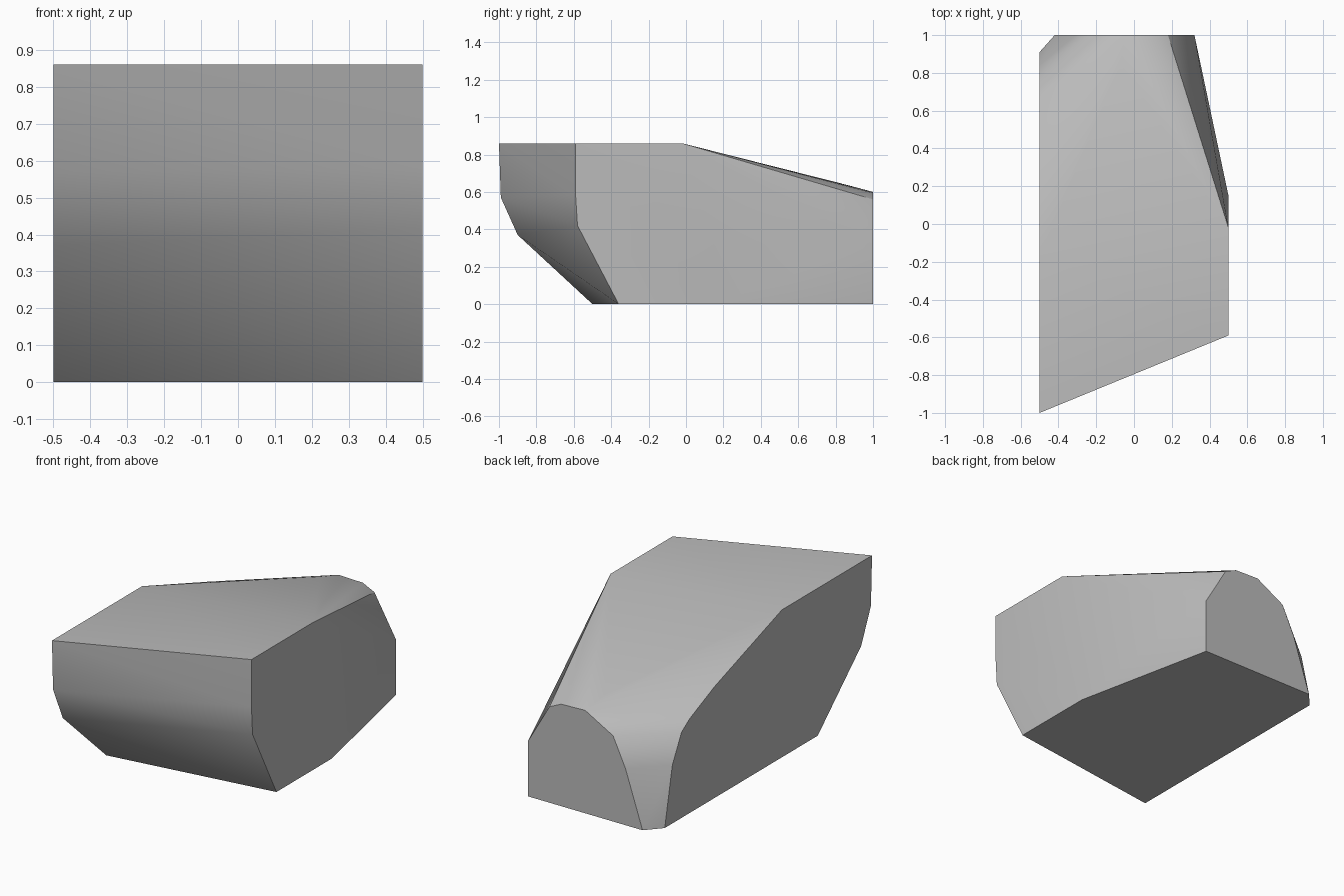
import bpy
import bmesh
import math
from mathutils import Vector

if "Cube" in bpy.data.objects:
    bpy.data.objects.remove(bpy.data.objects["Cube"], do_unlink=True)


def make_material(name, colour):
    mat = bpy.data.materials.new(name)
    mat.use_nodes = True
    mat.diffuse_color = colour
    mat.node_tree.nodes["Principled BSDF"].inputs["Base Color"].default_value = colour
    return mat


def hull_object(name, points, material):
    """Wrap a faceted solid around the given profile points."""
    bm = bmesh.new()
    for point in points:
        bm.verts.new(point)
    result = bmesh.ops.convex_hull(bm, input=bm.verts[:])
    unused = {item for item in result["geom_interior"] + result["geom_unused"]
              if isinstance(item, bmesh.types.BMVert) and item.is_valid}
    bmesh.ops.delete(bm, geom=list(unused), context="VERTS")
    # Join the flat cuts into single faces
    bmesh.ops.dissolve_limit(bm, angle_limit=math.radians(0.5),
                             verts=bm.verts[:], edges=bm.edges[:])
    bmesh.ops.recalc_face_normals(bm, faces=bm.faces[:])
    mesh = bpy.data.meshes.new(name)
    bm.to_mesh(mesh)
    bm.free()
    mesh.materials.append(material)
    obj = bpy.data.objects.new(name, mesh)
    bpy.context.collection.objects.link(obj)
    return obj


# Flat cut on the +x side, as (y, z)
left_profile = [(-.59, .86), (-.59, .58), (-.58, .42), (-.36, 0),
                (.15, 0), (.15, .32), (-.02, .86)]
# Flat cut on the -x side, as (y, z)
right_profile = [(-1, .86), (-.99, .57), (-.9, .37), (-.5, 0), (.91, 0),
                 (.84, .34), (.755, .5), (.68, .55), (.45, .65), (-.17, .86)]
# Flat cut at the back, as (x, z)
back_profile = [(.32, 0), (.32, .32), (.18, .56), (.105, .595),
                (-.05, .6), (-.23, .5), (-.31, .33), (-.42, 0)]

half_width = 0.5
points = [Vector((half_width, y, z)) for y, z in left_profile]
points += [Vector((-half_width, y, z)) for y, z in right_profile]
points += [Vector((x, 1, z)) for x, z in back_profile]
# Slight crown where the sloping top meets the back
points.append(Vector((-.07, .85, .64)))

grey = make_material("stone_grey", (0.5, 0.5, 0.5, 1))
block = hull_object("faceted_block", points, grey)

bpy.ops.object.select_all(action="DESELECT")
block.select_set(True)
bpy.context.view_layer.objects.active = block
bpy.ops.object.shade_smooth_by_angle(angle=math.radians(30))
